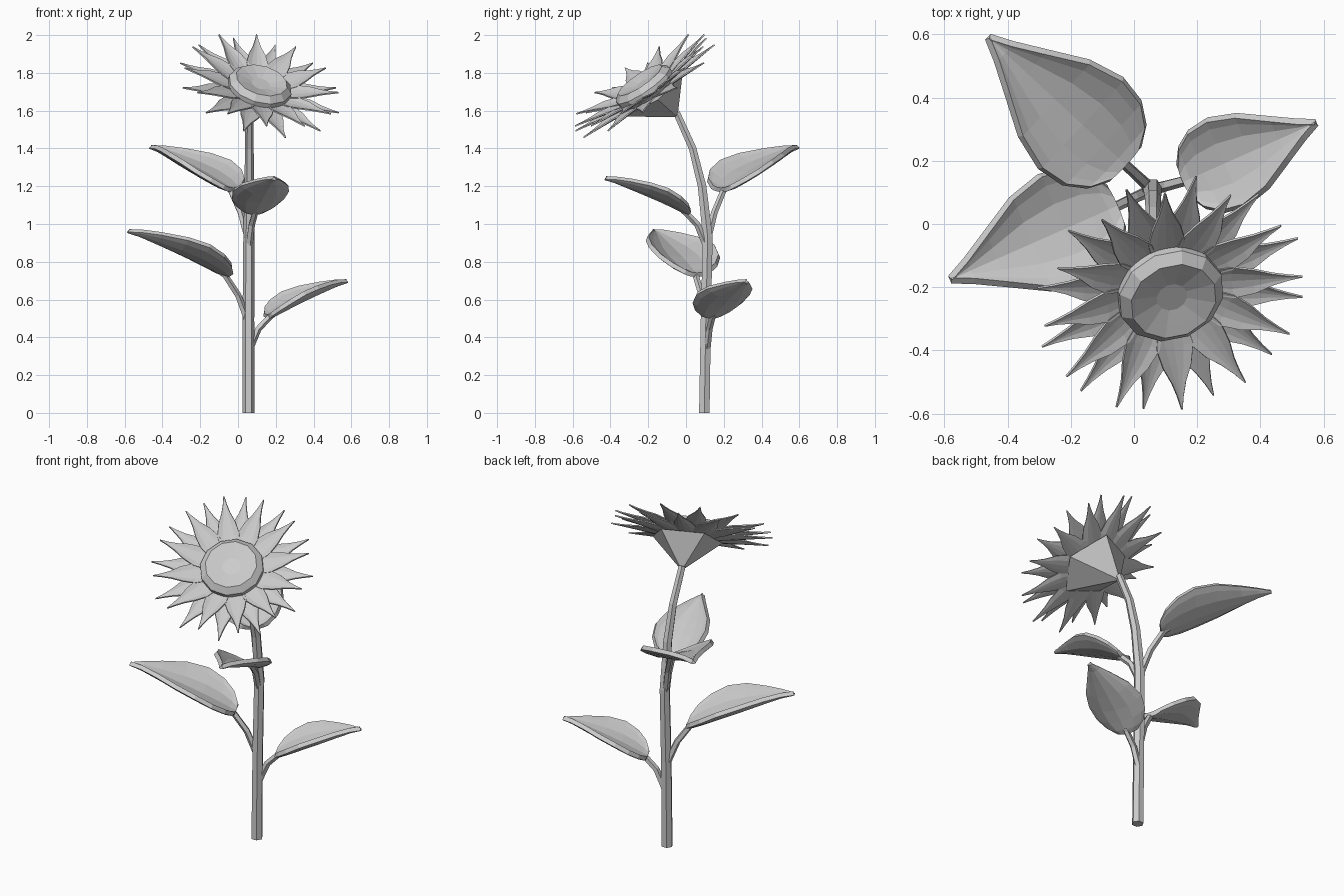
import bpy, bmesh
from math import sin, cos, pi, radians
from mathutils import Vector, Matrix

cube = bpy.data.objects.get("Cube")
if cube:
    bpy.data.objects.remove(cube)

gray = bpy.data.materials.new("plain gray")
gray.use_nodes = True
gray.diffuse_color = (0.6, 0.6, 0.6, 1)
gray.node_tree.nodes["Principled BSDF"].inputs["Base Color"].default_value = (0.6, 0.6, 0.6, 1)


def make(name, bm, matrix=Matrix(), thickness=0):
    """Turn a bmesh into a flat shaded object."""
    bmesh.ops.recalc_face_normals(bm, faces=bm.faces)
    bm.transform(matrix)
    mesh = bpy.data.meshes.new(name)
    bm.to_mesh(mesh)
    bm.free()
    mesh.materials.append(gray)
    ob = bpy.data.objects.new(name, mesh)
    bpy.context.collection.objects.link(ob)
    if thickness:
        mod = ob.modifiers.new("thickness", 'SOLIDIFY')
        mod.thickness = thickness
        mod.offset = 0


def bridge(bm, rows, closed):
    """Join successive rows of vertices with quads."""
    n = len(rows[0])
    for a, b in zip(rows, rows[1:]):
        for i in range(n if closed else n - 1):
            j = (i + 1) % n
            bm.faces.new((a[i], a[j], b[j], b[i]))


def tube(name, path, radii, sides):
    pts = [Vector(p) for p in path]
    bm = bmesh.new()
    rows = []
    for k, p in enumerate(pts):
        tangent = pts[min(k + 1, len(pts) - 1)] - pts[max(k - 1, 0)]
        turn = Vector((0, 0, 1)).rotation_difference(tangent)
        if p.z == 0:
            turn.identity()
        rows.append([bm.verts.new(p + turn @ Vector((cos(a), sin(a), 0)) * radii[k])
                     for a in (2 * pi * i / sides for i in range(sides))])
    bridge(bm, rows, True)
    bm.faces.new(rows[0])
    bm.faces.new(rows[-1])
    make(name, bm)


def blade(bm, stations, across, matrix=Matrix()):
    """Cupped blade: stations are (along, half width, midrib height, edge height)."""
    rows = []
    for s, w, zm, ze in stations:
        rows.append([bm.verts.new(matrix @ Vector((s, w * t, zm + (ze - zm) * abs(t) ** 2.2)))
                     for t in across])
    bridge(bm, rows, False)


# Stem
tube("stem", [(0.055, 0.097, 0), (0.055, 0.105, 0.5), (0.058, 0.115, 0.93), (0.06, 0.085, 1.2),
              (0.06, 0.035, 1.4), (0.06, -0.05, 1.59)],
     [0.032, 0.031, 0.03, 0.026, 0.023, 0.021], 6)

# Leaves with their stalks: stem height, blade base, blade tip
leaf_shape = [(-0.03, 0.12, 0, 0.03), (0.03, 0.23, 0.02, 0.1), (0.14, 0.31, 0.075, 0.185),
              (0.3, 0.335, 0.15, 0.28), (0.5, 0.28, 0.235, 0.35), (0.72, 0.155, 0.325, 0.4),
              (0.88, 0.065, 0.39, 0.425), (1, 0.008, 0.425, 0.43)]
leaves = {
    "back_right_leaf": (0.9, (-0.04, 0.2, 1.18), (-0.46, 0.59, 1.41)),
    "right_leaf": (0.47, (-0.07, 0.05, 0.73), (-0.58, -0.175, 0.965)),
    "left_leaf": (0.33, (0.17, 0.14, 0.51), (0.575, 0.32, 0.7)),
    "front_leaf": (0.88, (0.09, 0.0, 1.06), (0.19, -0.425, 1.245)),
}
for name, (z, base, tip) in leaves.items():
    base, tip = Vector(base), Vector(tip)
    root = Vector((0.057, 0.11, z))
    mid = root.lerp(base, 0.45) + Vector((0, 0, 0.035))
    tube(name + "_stalk", [root, mid, base, base.lerp(tip, 0.05)],
         [0.02, 0.018, 0.017, 0.012], 5)
    flat = (tip - base).to_2d()
    length = flat.length
    turn = Matrix.Rotation(flat.angle_signed(Vector((1, 0))), 4, 'Z')
    bm = bmesh.new()
    blade(bm, leaf_shape, (-1, -0.83, -0.48, 0, 0.48, 0.83, 1))
    make(name, bm, Matrix.Translation(base) @ turn
         @ Matrix.Diagonal((length, length, (tip.z - base.z) / 0.43, 1)), 0.024)

# Flower head frame, facing forward and up
n = Vector((0.235, -0.555, 0.81)).normalized()
v = (Vector((0, 0, 1)) - n * n.z).normalized()
u = v.cross(n)
head = Matrix.Translation((0.115, -0.22, 1.725)) @ Matrix((u, v, n)).transposed().to_4x4()

# Seed disc with a raised rim and a shallow dimple
bm = bmesh.new()
rows = []
for r, h in [(0.15, -0.045), (0.172, -0.02), (0.172, 0.015), (0.14, 0.045), (0.1, 0.035), (0.05, 0.022)]:
    rows.append([bm.verts.new((r * cos(a), r * sin(a), h))
                 for a in (2 * pi * i / 12 for i in range(12))])
bridge(bm, rows, True)
bm.faces.new(rows[0])
bm.faces.new(rows[-1])
make("seed_disc", bm, head)

# Two rings of petals with drawn out tips
petal_shape = [(0, 0.045, 0, 0.005), (0.25, 0.06, 0, 0.012), (0.48, 0.046, 0, 0.012),
               (0.68, 0.023, 0, 0.006), (0.85, 0.01, 0, 0.002), (1, 0.002, 0, 0)]
for name, reach, low, lift, offset in [("back_petals", 0.44, -0.045, 0.04, 0),
                                       ("front_petals", 0.42, -0.025, 0.07, 15)]:
    bm = bmesh.new()
    for i in range(12):
        spin = Matrix.Rotation(radians(30 * i + offset), 4, 'Z')
        size = reach - 0.13
        shape = [(0.13 + s * size, w, low + lift * s + zm, low + lift * s + ze)
                 for s, w, zm, ze in petal_shape]
        blade(bm, shape, (-1, -0.5, 0, 0.5, 1), spin)
    make(name, bm, head, 0.007)

# Five sided calyx behind the petals, its point on the stem
bm = bmesh.new()
apex = bm.verts.new(head.inverted() @ Vector((0.06, -0.045, 1.565)))
ring = [bm.verts.new((0.025 + 0.2 * cos(a), 0.2 * sin(a), -0.045))
        for a in (radians(57 + 72 * i) for i in range(5))]
bm.faces.new(ring)
for i in range(5):
    bm.faces.new((apex, ring[i], ring[(i + 1) % 5]))
make("calyx", bm, head)
